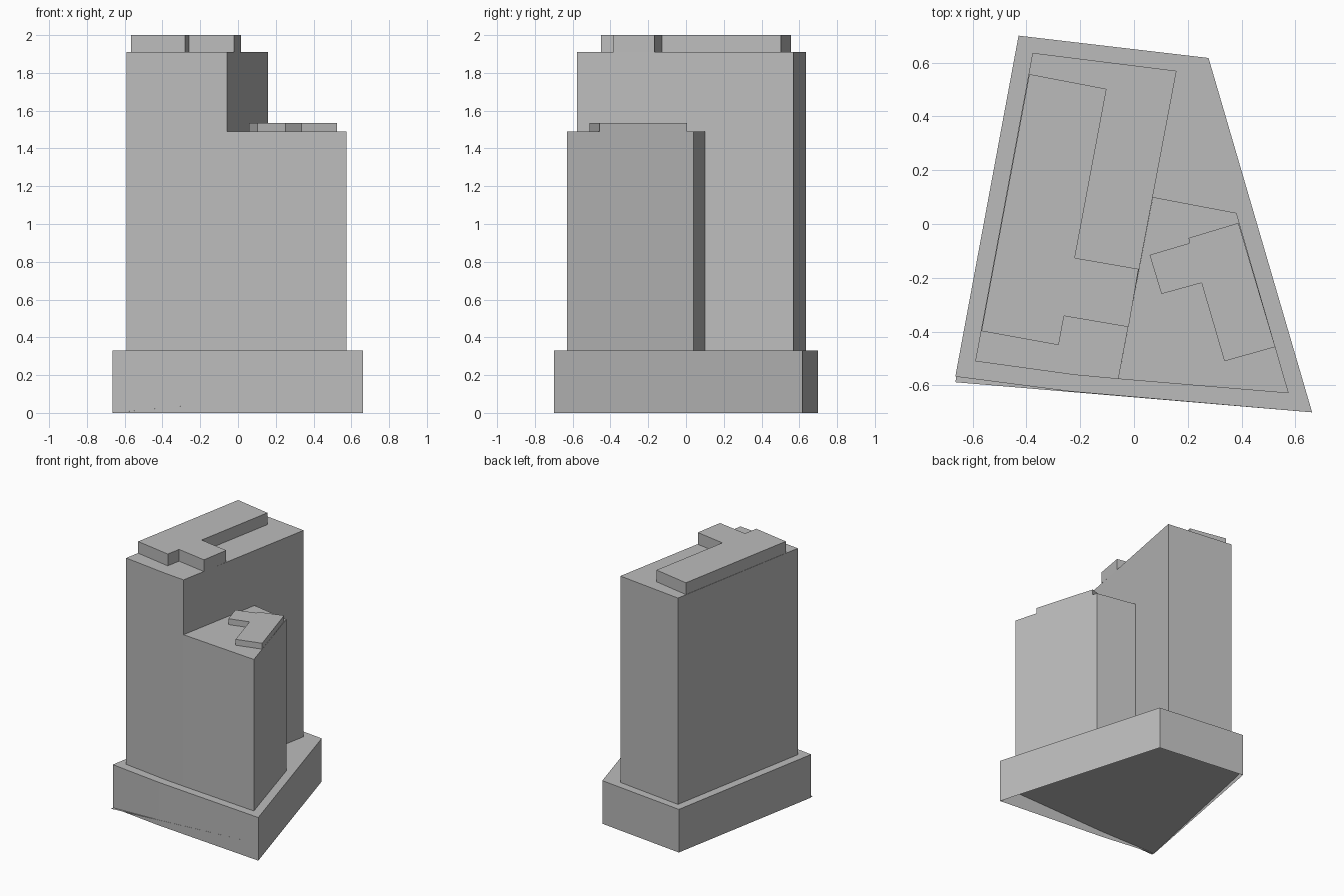
import bpy
import bmesh

# Remove the default object
default_cube = bpy.data.objects.get("Cube")
if default_cube:
    bpy.data.objects.remove(default_cube, do_unlink=True)

# Single concrete colour
concrete = bpy.data.materials.new("concrete_grey")
concrete.use_nodes = True
grey = (0.5, 0.5, 0.5, 1)
concrete.diffuse_color = grey
concrete.node_tree.nodes["Principled BSDF"].inputs["Base Color"].default_value = grey


def finish(bm, name):
    """Turn a bmesh into a flat shaded object with the concrete material."""
    bm.normal_update()
    mesh = bpy.data.meshes.new(name)
    bm.to_mesh(mesh)
    bm.free()
    mesh.materials.append(concrete)
    obj = bpy.data.objects.new(name, mesh)
    bpy.context.collection.objects.link(obj)
    return obj


def block(name, outline, bottom, top, floor=True):
    """Extrude a counter-clockwise plan outline between two heights."""
    bm = bmesh.new()
    low = [bm.verts.new((x, y, bottom)) for x, y in outline]
    high = [bm.verts.new((x, y, top)) for x, y in outline]
    count = len(outline)
    for i in range(count):
        j = (i + 1) % count
        bm.faces.new((low[i], low[j], high[j], high[i]))
    bm.faces.new(high)
    if floor:
        bm.faces.new(low[::-1])
    return finish(bm, name)


def sheet(name, corners):
    """Single sloping face looking down, given counter-clockwise from above."""
    bm = bmesh.new()
    bm.faces.new([bm.verts.new(c) for c in reversed(corners)])
    bmesh.ops.triangulate(bm, faces=bm.faces[:])
    return finish(bm, name)


# Heights of the storeys
podium_top = 0.33
wing_top = 1.49
tower_top = 1.91

# Podium, open below, with a gently sloping underside inside it
podium = [(-0.664, -0.567), (-0.24, -0.622), (0.662, -0.7),
          (0.277, 0.617), (-0.429, 0.7)]
block("podium", podium, 0, podium_top, floor=False)
sheet("podium_underside", [(-0.664, -0.588, 0), (0.662, -0.7, 0.13),
                           (0.277, 0.617, 0.1), (-0.429, 0.7, 0.035)])

# Tall slab and the lower wing joined to its side
tower = [(-0.59, -0.51), (-0.22, -0.561), (-0.058, -0.576),
         (0.158, 0.569), (-0.377, 0.636)]
block("tall_tower", tower, podium_top, tower_top)

wing = [(-0.058, -0.576), (0.575, -0.629), (0.381, 0.041), (0.07, 0.1)]
block("low_wing", wing, podium_top, wing_top)

# Rooftop plant rooms
tower_plant_room = [(-0.567, -0.398), (-0.28, -0.45), (-0.26, -0.342),
                    (-0.02, -0.383), (0.017, -0.167), (-0.22, -0.126),
                    (-0.102, 0.502), (-0.389, 0.557)]
block("tower_plant_room", tower_plant_room, tower_top, 2)

wing_plant_room = [(0.203, -0.052), (0.206, -0.071), (0.058, -0.115),
                   (0.102, -0.26), (0.251, -0.219), (0.336, -0.51),
                   (0.525, -0.457), (0.388, 0.004)]
block("wing_plant_room", wing_plant_room, wing_top, 1.535)
